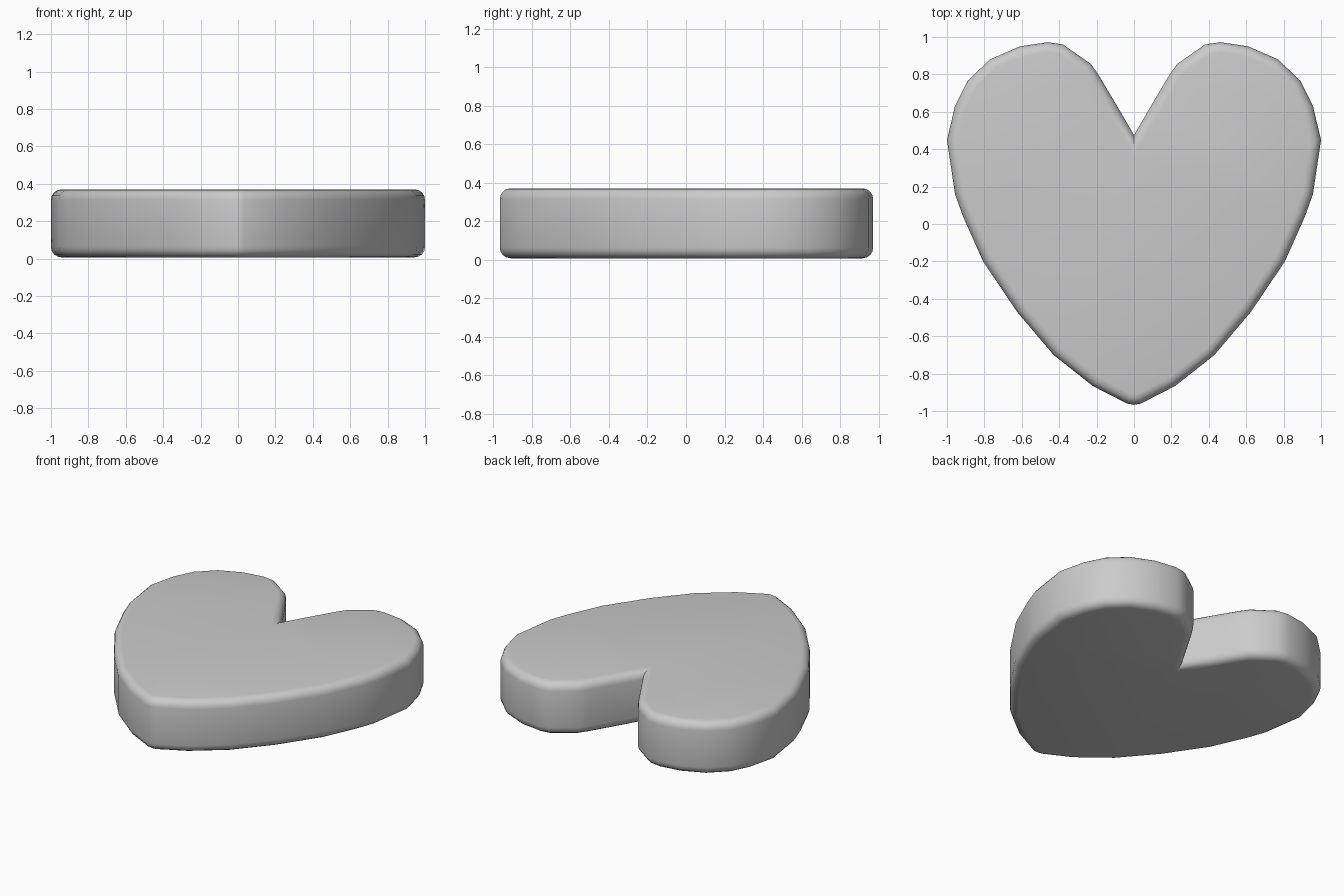
import bpy, bmesh, math
from mathutils import Vector

if "Cube" in bpy.data.objects:
    bpy.data.objects.remove(bpy.data.objects["Cube"])

# Right half of the heart outline, from bottom tip to cleft
half = [(0.037, -0.96), (0.22, -0.866), (0.43, -0.70), (0.625, -0.47),
        (0.807, -0.20), (0.914, 0.04), (0.957, 0.16), (1.0, 0.45),
        (0.957, 0.63), (0.89, 0.765), (0.77, 0.88), (0.61, 0.95),
        (0.46, 0.972), (0.38, 0.96), (0.23, 0.855), (0.185, 0.79), (0.09, 0.63)]
outline = [Vector(p) for p in
           [(0, -0.967)] + half + [(0, 0.475)] + [(-x, y) for x, y in reversed(half)]]
N = len(outline)


def inset(d):
    """Mitred inward offset of the outline."""
    pts = []
    for i, p in enumerate(outline):
        a = (p - outline[i - 1]).normalized()
        b = (outline[(i + 1) % N] - p).normalized()
        na, nb = Vector((-a.y, a.x)), Vector((-b.y, b.x))
        pts.append(p + (na + nb) * (d / (1 + na.dot(nb))))
    return pts


# Stack of rings: rounded lower rim, wall, rounded upper rim
Z0, Z1, R, SEG = 0.007, 0.37, 0.055, 4
levels = []
for k in range(SEG + 1):
    t = k / SEG * math.pi / 2
    levels.append((R * (1 - math.sin(t)), Z0 + R * (1 - math.cos(t))))
levels += [(d, Z0 + Z1 - z) for d, z in reversed(levels)]

bm = bmesh.new()
rings = [[bm.verts.new((p.x, p.y, z)) for p in inset(d)] for d, z in levels]
for lo, hi in zip(rings, rings[1:]):
    for i in range(N):
        j = (i + 1) % N
        bm.faces.new((lo[i], lo[j], hi[j], hi[i]))
caps = [bm.faces.new(rings[-1]), bm.faces.new(rings[0][::-1])]
bmesh.ops.triangulate(bm, faces=caps)

mesh = bpy.data.meshes.new("heart")
bm.to_mesh(mesh)
bm.free()
heart = bpy.data.objects.new("heart", mesh)
bpy.context.collection.objects.link(heart)

# Smooth rim and wall, crisp cleft
bpy.context.view_layer.objects.active = heart
heart.select_set(True)
bpy.ops.object.shade_smooth_by_angle(angle=math.radians(40))
